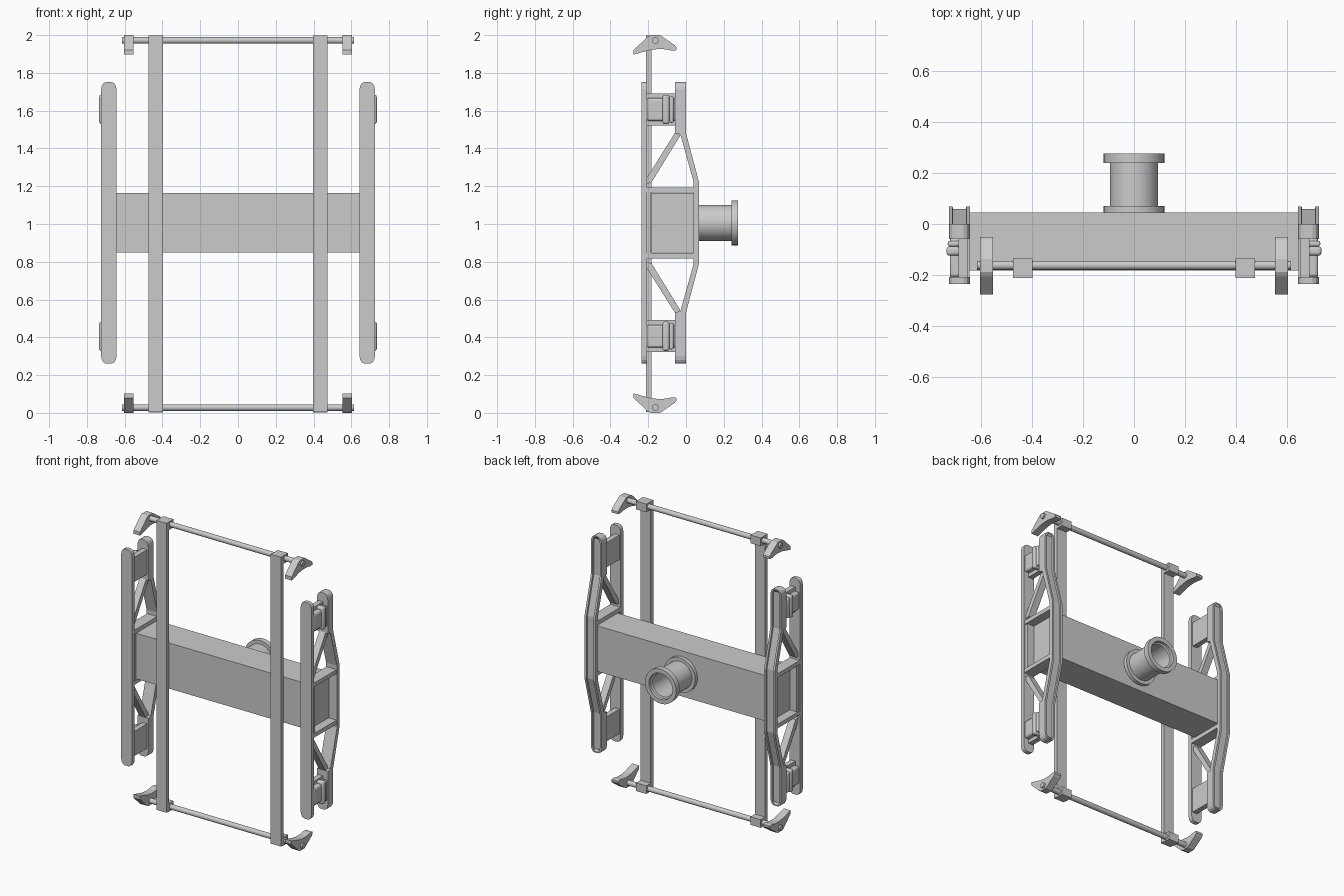
import bpy, bmesh, math

if "Cube" in bpy.data.objects:
    bpy.data.objects.remove(bpy.data.objects["Cube"])

C = 1.006      # height of the central beam axis
FX = 0.684     # x centre of each side frame


def finish(name, bm, c=C, mirror="", bevel=0.0, smooth=False):
    """Make an object at height c, optionally bevelled and mirrored about its origin."""
    bmesh.ops.recalc_face_normals(bm, faces=bm.faces)
    me = bpy.data.meshes.new(name)
    bm.to_mesh(me)
    bm.free()
    ob = bpy.data.objects.new(name, me)
    ob.location.z = c
    bpy.context.collection.objects.link(ob)
    if bevel:
        m = ob.modifiers.new("bevel", "BEVEL")
        m.width, m.segments = bevel, 3
    if mirror:
        m = ob.modifiers.new("mirror", "MIRROR")
        m.use_axis = ("X" in mirror, False, "Z" in mirror)
        m.use_mirror_merge = False
    if smooth:
        bpy.ops.object.select_all(action="DESELECT")
        ob.select_set(True)
        bpy.context.view_layer.objects.active = ob
        bpy.ops.object.shade_smooth_by_angle(angle=math.radians(35))
    return ob


def prism(name, pts, x0, x1, **kw):
    """Extrude a (y, z) profile along x."""
    bm = bmesh.new()
    a = [bm.verts.new((x0, y, z)) for y, z in pts]
    b = [bm.verts.new((x1, y, z)) for y, z in pts]
    n = len(pts)
    bm.faces.new(a)
    bm.faces.new(b[::-1])
    for i in range(n):
        j = (i + 1) % n
        bm.faces.new((a[i], a[j], b[j], b[i]))
    return finish(name, bm, **kw)


def box(name, x0, x1, y0, y1, z0, z1, **kw):
    return prism(name, [(y0, z0), (y1, z0), (y1, z1), (y0, z1)], x0, x1, **kw)


def loft_rail(name, rows, groove):
    """Loft a channel section through rows of (z, half width, front y, back y)."""
    bm = bmesh.new()
    full = rows + [(-z, w, a, b) for z, w, a, b in reversed(rows)]
    loops = []
    for z, w, yf, yb in full:
        k = max(w - 0.014, 0.004)
        g = groove if abs(z) < 0.73 else 0.0
        sec = [(-w, yf), (w, yf), (w, yb), (k, yb)]
        if groove:
            sec += [(k - 0.002, yb - g), (-k + 0.002, yb - g)]
        sec += [(-k, yb), (-w, yb)]
        loops.append([bm.verts.new((FX + x, y, z)) for x, y in sec])
    n = len(loops[0])
    for p, q in zip(loops, loops[1:]):
        for i in range(n):
            j = (i + 1) % n
            bm.faces.new((p[i], p[j], q[j], q[i]))
    bm.faces.new(loops[0])
    bm.faces.new(loops[-1][::-1])
    return finish(name, bm, mirror="X")


def lathe_y(name, prof, seg=40):
    """Revolve an (r, y) profile about the y axis."""
    bm = bmesh.new()
    rings = [[bm.verts.new((r * math.cos(2 * math.pi * i / seg), y,
                            r * math.sin(2 * math.pi * i / seg))) for i in range(seg)]
             for r, y in prof]
    for p, q in zip(rings, rings[1:]):
        for i in range(seg):
            j = (i + 1) % seg
            bm.faces.new((p[i], p[j], q[j], q[i]))
    bm.faces.new(rings[0])
    bm.faces.new(rings[-1])
    return finish(name, bm, smooth=True)


# Central crossbeam
box("cross_beam", -0.665, 0.665, -0.182, 0.045, -0.157, 0.157)

# Hollow flanged mounting pipe at the back
lathe_y("mounting_pipe", [(0.119, 0.04), (0.119, 0.07), (0.095, 0.07), (0.095, 0.24),
                          (0.119, 0.24), (0.119, 0.276), (0.09, 0.276), (0.09, 0.255),
                          (0.08, 0.25), (0.08, 0.055)])

# Front uprights with rod sleeves at their ends
box("upright", 0.397, 0.475, -0.211, -0.183, -0.995, 0.998, c=1.0, mirror="X")
box("rod_sleeve", 0.397, 0.475, -0.19, -0.135, 0.942, 0.998, c=1.0, mirror="XZ")

# Cross rods at top and bottom
rod = [(-0.162 + 0.018 * math.cos(math.pi * (i + .5) / 6),
        0.972 + 0.018 * math.sin(math.pi * (i + .5) / 6)) for i in range(12)]
prism("cross_rod", rod, -0.615, 0.615, c=1.0, mirror="Z", smooth=True)

# Curved hooks on the rod ends
hook = [(-0.277, 0.897), (-0.277, 0.921), (-0.205, 0.99), (-0.188, 1.0), (-0.137, 1.0),
        (-0.06, 0.947), (-0.05, 0.935), (-0.05, 0.92), (-0.075, 0.918), (-0.11, 0.925),
        (-0.15, 0.926), (-0.19, 0.921), (-0.23, 0.91)]
prism("rod_hook", hook, 0.552, 0.603, c=1.0, mirror="XZ")

# Side frames: flat front rail and bent, grooved back rail, both with round ends
TIPS = [(0.745, 0.016), (0.738, 0.029), (0.725, 0.037), (0.705, 0.041)]
loft_rail("frame_front_rail", [(z, w, -0.236, -0.207) for z, w in TIPS], 0.0)
loft_rail("frame_back_rail", [(z, w, -0.058, 0.0) for z, w in TIPS]
          + [(0.474, 0.041, -0.058, 0.0), (0.468, 0.041, -0.03, 0.002),
             (0.215, 0.041, 0.041, 0.069)], 0.01)

# Frame struts around the beam end
box("frame_strut", 0.645, 0.722, -0.21, 0.05, 0.16, 0.188, mirror="XZ")
box("frame_post", 0.65, 0.715, -0.21, -0.184, -0.188, 0.188, mirror="X")

# Diagonal braces
prism("frame_diagonal", [(-0.21, 0.205), (-0.182, 0.215), (-0.03, 0.462), (-0.055, 0.482),
                         (-0.21, 0.235)], 0.66, 0.708, mirror="XZ")

# End web plates and clamp blocks between the rails
box("end_web", 0.652, 0.688, -0.21, -0.05, 0.515, 0.684, mirror="XZ")
box("clamp_block", 0.66, 0.722, -0.208, -0.055, 0.54, 0.66,
    mirror="XZ", bevel=0.012, smooth=True)
box("clamp_band", 0.665, 0.735, -0.124, -0.088, 0.523, 0.678,
    mirror="XZ", bevel=0.012, smooth=True)
box("clamp_lip", 0.665, 0.73, -0.088, -0.066, 0.53, 0.67,
    mirror="XZ", bevel=0.008, smooth=True)
